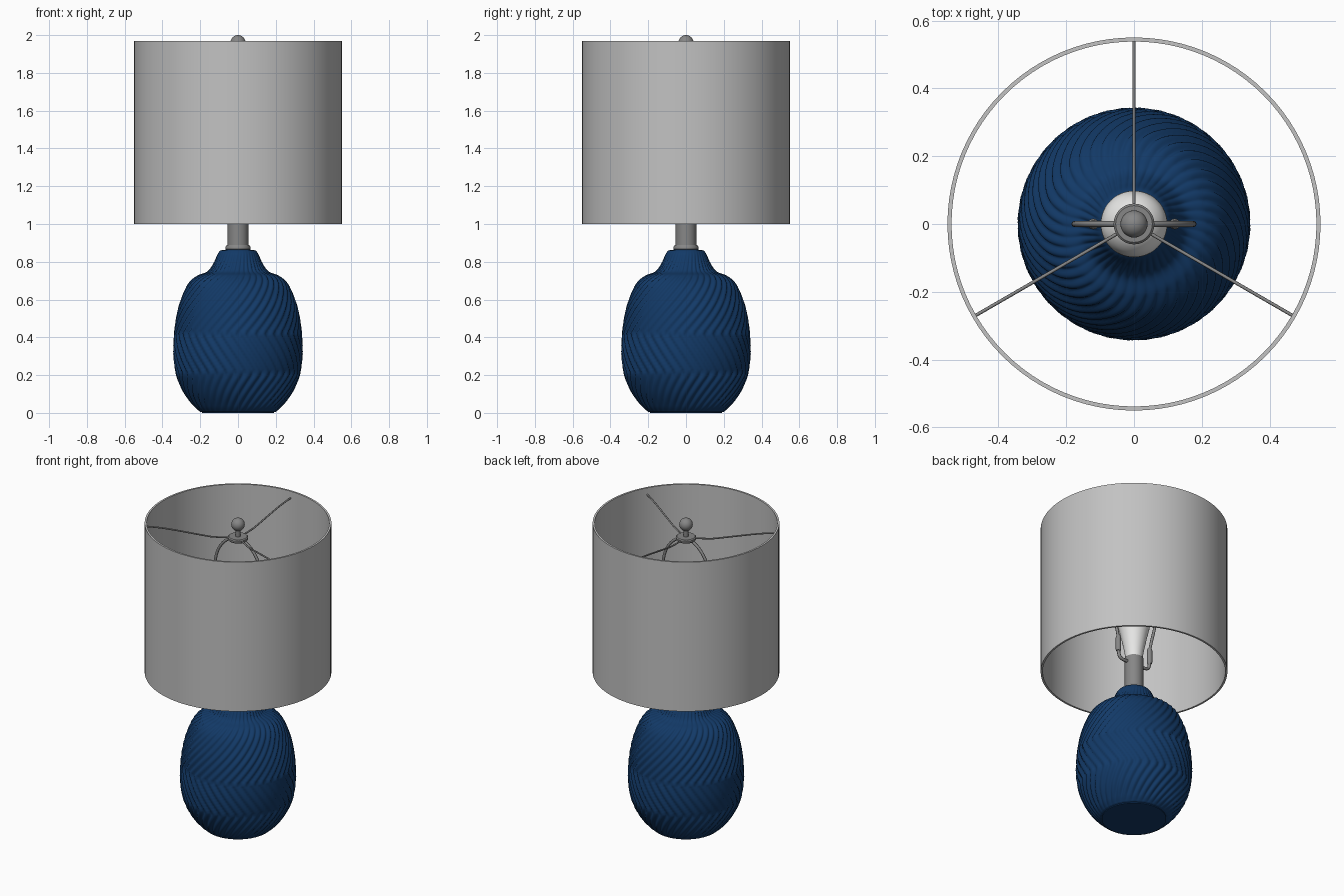
import bpy, bmesh, math
from mathutils import Vector

if "Cube" in bpy.data.objects:
    bpy.data.objects.remove(bpy.data.objects["Cube"])


def material(name, color):
    m = bpy.data.materials.new(name)
    m.diffuse_color = (*color, 1)
    m.use_nodes = True
    m.node_tree.nodes["Principled BSDF"].inputs["Base Color"].default_value = m.diffuse_color
    return m


NAVY = material("navy ceramic", (0.006, 0.041, 0.135))
LINEN = material("grey linen", (0.54, 0.54, 0.54))
METAL = material("dark grey metal", (0.24, 0.24, 0.24))
BULB = material("white glass", (0.8, 0.8, 0.79))


def lathe(name, profile, mat, n=48, closed=False, radius=lambda r, z, a: r, angle=35):
    """Spin (r, z) points around the z axis; radius() may add surface relief."""
    bm = bmesh.new()
    rows = []
    for r, z in profile:
        row = []
        for i in range(n):
            a = math.tau * i / n
            rr = radius(r, z, a)
            row.append(bm.verts.new((rr * math.cos(a), rr * math.sin(a), z)))
        rows.append(row)
    pairs = list(zip(rows, rows[1:]))
    if closed:
        pairs.append((rows[-1], rows[0]))
    for lo, hi in pairs:
        for i in range(n):
            j = (i + 1) % n
            bm.faces.new((lo[i], lo[j], hi[j], hi[i]))
    bmesh.ops.remove_doubles(bm, verts=bm.verts, dist=1e-5)
    bmesh.ops.recalc_face_normals(bm, faces=bm.faces)
    me = bpy.data.meshes.new(name)
    bm.to_mesh(me)
    bm.free()
    return finish(name, me, mat, angle)


def finish(name, me, mat, angle=35):
    ob = bpy.data.objects.new(name, me)
    bpy.context.collection.objects.link(ob)
    me.materials.append(mat)
    bpy.ops.object.select_all(action='DESELECT')
    ob.select_set(True)
    bpy.context.view_layer.objects.active = ob
    bpy.ops.object.shade_smooth_by_angle(angle=math.radians(angle))
    return ob


def smooth_path(pts, steps):
    """Catmull-Rom interpolation through the points."""
    p = [Vector(q) for q in pts]
    p = [2 * p[0] - p[1]] + p + [2 * p[-1] - p[-2]]
    out = []
    for a, b, c, d in zip(p, p[1:], p[2:], p[3:]):
        for k in range(steps):
            t = k / steps
            out.append(0.5 * (2 * b + (c - a) * t + (2 * a - 5 * b + 4 * c - d) * t * t
                              + (3 * b - a - 3 * c + d) * t ** 3))
    return out + [p[-2]]


def wire(name, pts, r, mat, steps=6):
    """Round wire along a path, converted to a mesh."""
    path = smooth_path(pts, steps)
    cu = bpy.data.curves.new(name, 'CURVE')
    cu.dimensions = '3D'
    cu.bevel_depth = r
    cu.bevel_resolution = 2
    cu.use_fill_caps = True
    sp = cu.splines.new('POLY')
    sp.points.add(len(path) - 1)
    for q, v in zip(sp.points, path):
        q.co = (*v, 1)
    tmp = bpy.data.objects.new(name + "_curve", cu)
    bpy.context.collection.objects.link(tmp)
    me = bpy.data.meshes.new_from_object(tmp)
    bpy.data.objects.remove(tmp)
    me.materials.clear()
    return finish(name, me, mat, 50)


# ceramic body with zigzag ribs
BANDS = [(0.0, 0.0), (0.21, 0.42), (0.42, 0.0), (0.74, 0.85), (0.87, 1.0)]


def twist(z):
    for (z0, t0), (z1, t1) in zip(BANDS, BANDS[1:]):
        if z <= z1:
            return t0 + (t1 - t0) * (z - z0) / (z1 - z0)
    return BANDS[-1][1]


def ribbed(r, z, a):
    if r < 0.06:
        return r
    fade = min(1, max(0, z / 0.06)) * (1 if z < 0.72 else max(0.0, (0.86 - z) / 0.14) * 0.7)
    wave = abs(math.sin(20 * (a - twist(z))))   # 40 rounded ribs
    return r + fade * 0.013 * (wave - 0.6)


outline = [(0.2, 0.005), (0.235, 0.04), (0.285, 0.11), (0.323, 0.2), (0.338, 0.31),
           (0.334, 0.42), (0.32, 0.52), (0.298, 0.6), (0.262, 0.68), (0.215, 0.725),
           (0.158, 0.75), (0.127, 0.795), (0.108, 0.84), (0.094, 0.86)]
body = [tuple(v) for v in smooth_path(outline, 7)]
lathe("lamp_body", [(0, 0.005)] + body + [(0.06, 0.865), (0, 0.865)], NAVY, 320,
      radius=ribbed, angle=60)
lathe("foot_pad", [(0, 0), (0.19, 0), (0.19, 0.008), (0, 0.008)], NAVY)

# metal neck with collar and socket
lathe("neck_collar", [(0, 0.86), (0.06, 0.86), (0.066, 0.868), (0.066, 0.878),
                      (0.06, 0.888), (0, 0.888)], METAL)
lathe("neck_tube", [(0, 0.88), (0.055, 0.88), (0.055, 1.09), (0, 1.09)], METAL)

# light bulb
bulb = [(0.05, 1.085), (0.056, 1.13), (0.076, 1.23), (0.094, 1.31), (0.098, 1.36),
        (0.088, 1.405), (0.06, 1.44), (0.03, 1.453), (0, 1.456)]
lathe("bulb", [(0, 1.085)] + [(max(0, v[0]), v[1]) for v in smooth_path(bulb, 4)], BULB)

# harp: saddle arms, sleeves and bowed wire on both sides
for s, side in ((1, "right"), (-1, "left")):
    wire("saddle_" + side, [(s * x, 0, z) for x, z in
         ((0.04, 1.055), (0.085, 1.055), (0.112, 1.07), (0.12, 1.11))], 0.01, METAL)
    sleeve = lathe("harp_sleeve_" + side, [(0, 1.1), (0.013, 1.1), (0.016, 1.11),
                   (0.016, 1.19), (0.011, 1.205), (0, 1.205)], METAL, 16)
    sleeve.location.x = s * 0.12
    wire("harp_" + side, [(s * x, 0, z) for x, z in
         ((0.12, 1.19), (0.135, 1.26), (0.165, 1.39), (0.175, 1.52), (0.172, 1.63),
          (0.15, 1.74), (0.11, 1.81), (0.055, 1.855), (0, 1.865))], 0.009, METAL)

# shade with wire rings and three spider arms
lathe("lamp_shade", [(0.55, 1.0), (0.55, 1.97), (0.538, 1.97), (0.538, 1.0)], LINEN, 96,
      closed=True)
for k in range(3):
    a = math.radians(90 + 120 * k)
    wire("spider_arm_%d" % (k + 1), [(r * math.cos(a), r * math.sin(a), z) for r, z in
         ((0.04, 1.872), (0.14, 1.873), (0.2, 1.88), (0.42, 1.915), (0.54, 1.925))],
         0.005, METAL, 4)
lathe("spider_hub", [(0, 1.86), (0.054, 1.86), (0.06, 1.866), (0.06, 1.878),
                     (0.054, 1.884), (0, 1.884)], METAL)

# finial
ball = [(0.04 * math.sin(math.pi * i / 16), 1.96 - 0.04 * math.cos(math.pi * i / 16))
        for i in range(17)]
lathe("finial_ball", ball, METAL, 32)
lathe("finial_stem", [(0, 1.88), (0.014, 1.88), (0.014, 1.93), (0, 1.93)], METAL, 16)
